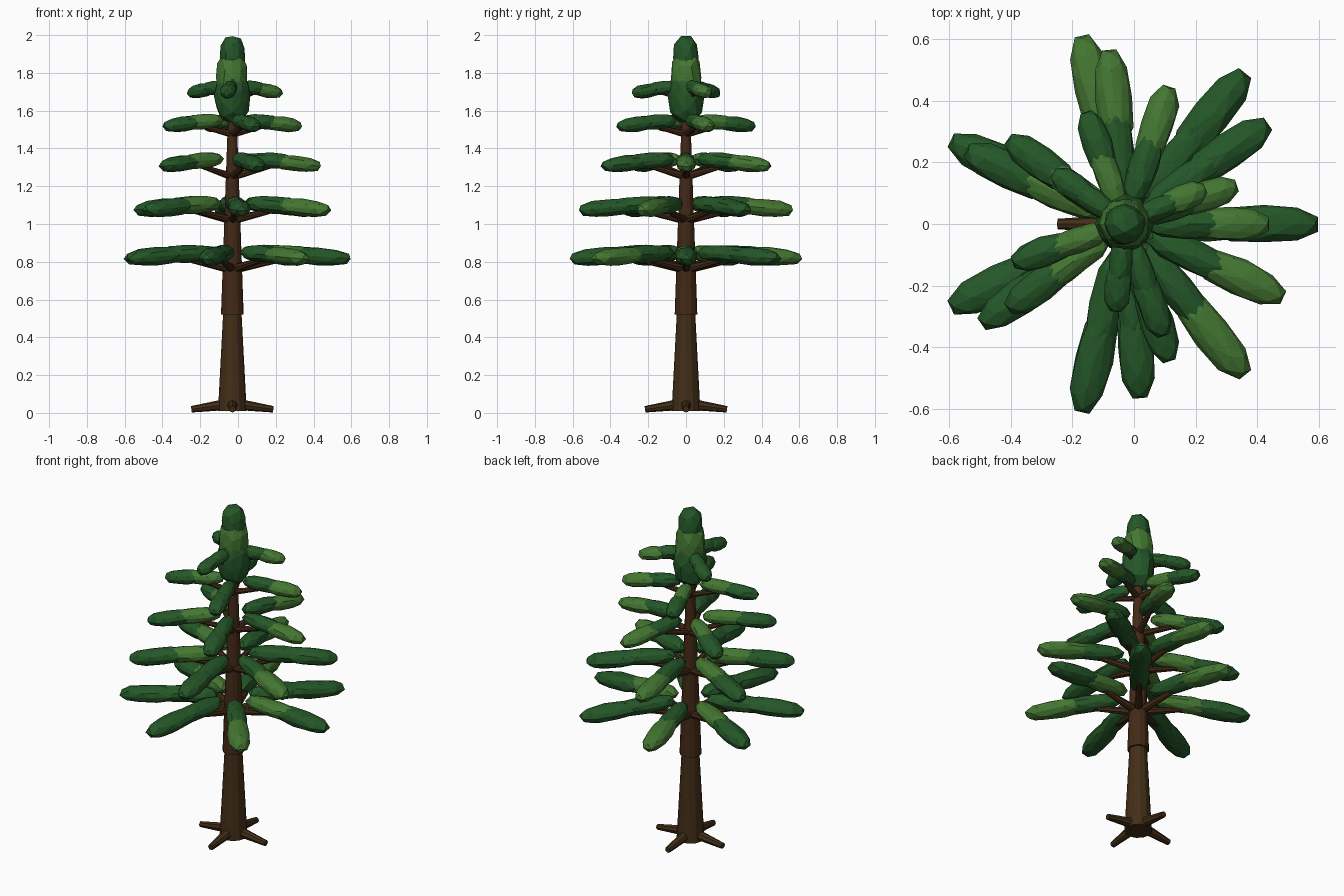
import bpy, bmesh, math, random
from mathutils import Vector, Matrix

if "Cube" in bpy.data.objects:
    bpy.data.objects.remove(bpy.data.objects["Cube"])

random.seed(4)
CX = -0.03  # trunk axis sits slightly left of centre


def material(name, rgb):
    m = bpy.data.materials.new(name)
    m.diffuse_color = (*rgb, 1)
    m.use_nodes = True
    m.node_tree.nodes["Principled BSDF"].inputs["Base Color"].default_value = m.diffuse_color
    return m


BARK = material("bark brown", (0.055, 0.027, 0.009))
BRANCH = material("branch brown", (0.056, 0.022, 0.008))
DARK = material("dark green", (0.018, 0.095, 0.021))
LIGHT = material("light green", (0.058, 0.185, 0.032))


def finish(bm, name, mat):
    me = bpy.data.meshes.new(name)
    bm.to_mesh(me)
    bm.free()
    me.materials.append(mat)
    ob = bpy.data.objects.new(name, me)
    bpy.context.collection.objects.link(ob)
    return ob


def rod(name, a, b, r1, r2, sides, mat):
    """Tapered cylinder between two points."""
    a, b = Vector(a), Vector(b)
    d = b - a
    rot = d.to_track_quat('Z', 'Y').to_matrix().to_4x4()
    bm = bmesh.new()
    bmesh.ops.create_cone(bm, cap_ends=True, segments=sides, radius1=r1, radius2=r2,
                          depth=d.length, matrix=Matrix.Translation((a + b) / 2) @ rot)
    return finish(bm, name, mat)


def clump(name, a, b, width, height, mat):
    """Faceted, blunt needle clump whose long axis runs from a to b."""
    a, b = Vector(a), Vector(b)
    d = b - a
    rot = d.to_track_quat('X', 'Z').to_matrix().to_4x4()
    place = Matrix.Translation((a + b) / 2) @ rot
    bm = bmesh.new()
    bmesh.ops.create_icosphere(bm, subdivisions=2, radius=1)
    for v in bm.verts:
        x, y, z = v.co
        blunt = (1 + 0.3 * x * x) * random.uniform(0.94, 1.06)
        v.co = place @ Vector((x * d.length / 2, y * width * blunt, z * height * blunt))
    return finish(bm, name, mat)


def polar(r, ang, z):
    return (CX + r * math.cos(ang), r * math.sin(ang), z)


# trunk: flared lower log, stepped upper log
rod("lower_trunk", (CX, 0, 0.01), (CX, 0, 0.56), 0.076, 0.047, 12, BARK)
rod("upper_trunk", (CX, 0, 0.52), (CX, 0, 1.65), 0.06, 0.02, 12, BRANCH)

# roots
for i in range(4):
    a = i * math.pi / 2
    rod(f"root_{i}", polar(0.03, a, 0.045), polar(0.217, a, 0.019), 0.03, 0.017, 8, BARK)

# tiers: count, first angle, reach, wood z, inner z, tip z, width, height,
# then the branches with a light inner clump and with a light outer clump
TIERS = [
    (7, 0, 0.635, 0.76, 0.85, 0.815, 0.062, 0.047, {0, 3}, {2, 6}),
    (6, 35, 0.575, 1.02, 1.11, 1.072, 0.059, 0.046, {2, 3}, {1, 5}),
    (5, 0, 0.475, 1.25, 1.345, 1.305, 0.053, 0.042, {2, 3}, {0, 1}),
    (4, 19, 0.39, 1.475, 1.55, 1.515, 0.048, 0.040, {1, 2}, {0}),
    (3, 24, 0.29, 1.66, 1.73, 1.69, 0.043, 0.037, set(), {0}),
]
for t, (n, first, reach, zw, zi, zt, w, h, inner, outer) in enumerate(TIERS, 1):
    for k in range(n):
        a = math.radians(first) + k * math.tau / n
        zm = (zi + zt) / 2
        rod(f"branch_{t}_{k}", polar(0, a, zw), polar(0.5 * reach, a, zm - 0.01),
            0.027 - 0.002 * t, 0.01, 8, BRANCH)
        clump(f"inner_needles_{t}_{k}", polar(0.13 * reach, a, zi),
              polar(0.72 * reach, a, zm), w * 0.88, h, LIGHT if k in inner else DARK)
        clump(f"outer_needles_{t}_{k}", polar(0.42 * reach, a, zm + 0.01),
              polar(reach, a, zt), w, h, LIGHT if k in outer else DARK)

# crown: three stacked clumps
for name, z0, z1, r, mat in (("crown_base", 1.53, 1.82, 0.092, DARK),
                             ("crown_middle", 1.63, 1.92, 0.083, LIGHT),
                             ("crown_top", 1.76, 2.0, 0.068, DARK)):
    clump(name, (CX, 0, z0), (CX, 0, z1), r, r, mat)
